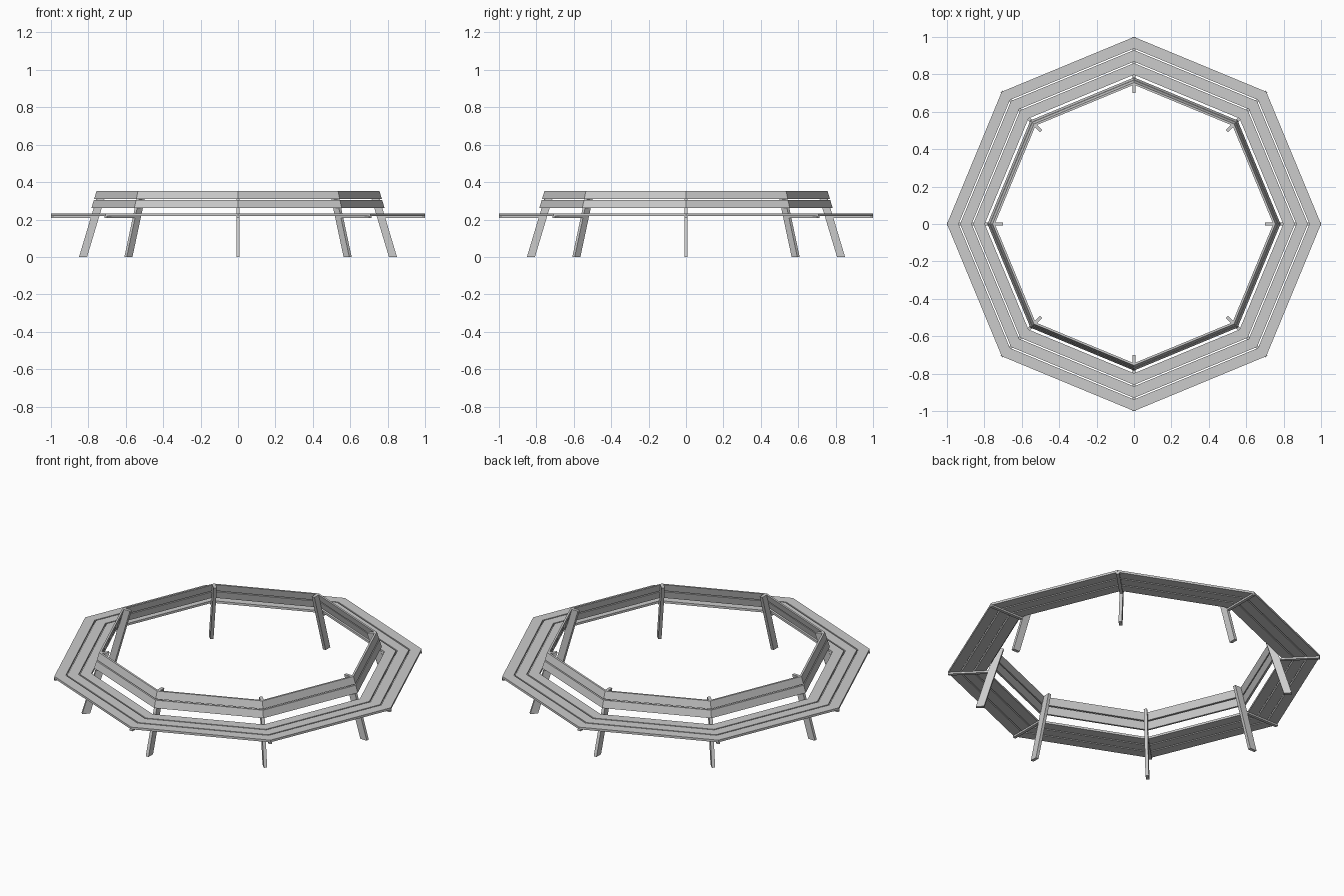
import bpy, bmesh, math

cube = bpy.data.objects.get("Cube")
if cube:
    bpy.data.objects.remove(cube)

SIDES = 8
WOOD = bpy.data.materials.new("grey wood")
WOOD.use_nodes = True
WOOD.diffuse_color = (0.6, 0.6, 0.6, 1)
WOOD.node_tree.nodes["Principled BSDF"].inputs["Base Color"].default_value = (0.6, 0.6, 0.6, 1)


def finish(bm, name):
    bmesh.ops.recalc_face_normals(bm, faces=bm.faces)
    mesh = bpy.data.meshes.new(name)
    bm.to_mesh(mesh)
    bm.free()
    mesh.materials.append(WOOD)
    obj = bpy.data.objects.new(name, mesh)
    bpy.context.collection.objects.link(obj)
    return obj


def board_ring(name, section):
    """Mitred boards around the octagon; section is a list of (corner radius, z)."""
    bm = bmesh.new()
    loops = []
    for i in range(SIDES):
        a = math.tau * i / SIDES
        loops.append([bm.verts.new((r * math.cos(a), r * math.sin(a), z)) for r, z in section])
    n = len(section)
    for i in range(SIDES):
        here, there = loops[i], loops[(i + 1) % SIDES]
        for k in range(n):
            m = (k + 1) % n
            bm.faces.new((here[k], there[k], there[m], here[m]))
    return finish(bm, name)


def radial_bars(name, section, width):
    """One flat bar at every corner, cut to the (radius, z) outline."""
    for i in range(SIDES):
        bm = bmesh.new()
        near = [bm.verts.new((r, -width / 2, z)) for r, z in section]
        far = [bm.verts.new((r, width / 2, z)) for r, z in section]
        bm.faces.new(near)
        bm.faces.new(far)
        n = len(section)
        for k in range(n):
            m = (k + 1) % n
            bm.faces.new((near[k], near[m], far[m], far[k]))
        obj = finish(bm, f"{name}_{i + 1}")
        obj.rotation_euler.z = math.tau * i / SIDES


def lean(z):
    """Radius of the outer edge of a leg at height z."""
    return 0.85 - 0.3 * z


# Seat: three concentric rings of boards
for i in range(3):
    outer = 1.0 - 0.07 * i
    inner = outer - 0.062
    board_ring(f"seat_board_{i + 1}",
               [(inner, 0.219), (outer, 0.219), (outer, 0.232), (inner, 0.232)])

# Backrest: two leaning rings fixed to the outside of the legs
for name, low, high in (("lower", 0.262, 0.304), ("upper", 0.31, 0.352)):
    board_ring(f"backrest_board_{name}",
               [(lean(low), low), (lean(low) + 0.012, low),
                (lean(high) + 0.012, high), (lean(high), high)])

# Leaning legs and the rails that carry the seat
top = 0.352
radial_bars("leg", [(lean(0) - 0.043, 0), (lean(0), 0), (lean(top), top), (lean(top) - 0.043, top)], 0.018)
radial_bars("seat_rail", [(0.75, 0.209), (1.0, 0.209), (1.0, 0.219), (0.75, 0.219)], 0.018)
